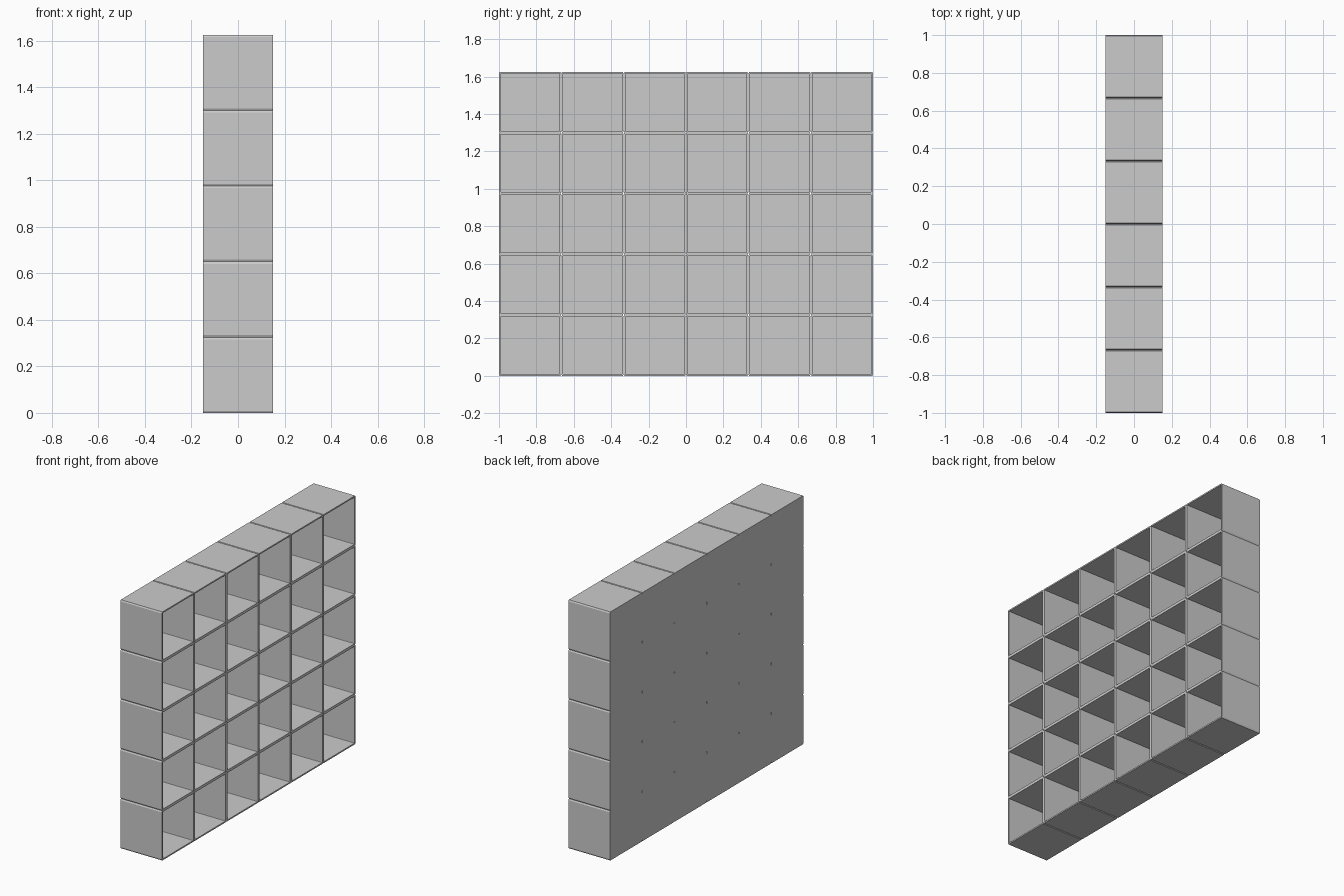
import bpy
import bmesh

cube = bpy.data.objects.get("Cube")
if cube:
    bpy.data.objects.remove(cube, do_unlink=True)

COLUMNS, ROWS = 6, 5
DEPTH, WIDTH, HEIGHT = 0.30, 2 / COLUMNS, 0.325
WALL = 0.009

grey = bpy.data.materials.new("light grey")
grey.use_nodes = True
colour = (0.6, 0.6, 0.6, 1)
grey.diffuse_color = colour
grey.node_tree.nodes["Principled BSDF"].inputs["Base Color"].default_value = colour


def ring(bm, x, inset, cut_y, cut_z):
    """Chamfered rectangle in the y-z plane at the given depth."""
    hy, hz = WIDTH / 2 - inset, HEIGHT / 2 - inset
    points = []
    for sy, sz in ((1, 1), (-1, 1), (-1, -1), (1, -1)):
        pair = [(sy * hy, sz * (hz - cut_z)), (sy * (hy - cut_y), sz * hz)]
        points += pair if sy * sz > 0 else pair[::-1]
    return [bm.verts.new((x, y, z)) for y, z in points]


def cubby_mesh():
    """One box with thin walls, closed at the back and open towards +x."""
    bm = bmesh.new()
    outer, inner = (WALL / 2, WALL), (0.001, 0.002)
    rings = [
        ring(bm, -DEPTH / 2, 0, *outer),
        ring(bm, DEPTH / 2, 0, *outer),
        ring(bm, DEPTH / 2, WALL, *inner),
        ring(bm, WALL - DEPTH / 2, WALL, *inner),
    ]
    for a, b in zip(rings, rings[1:]):
        for i in range(len(a)):
            j = (i + 1) % len(a)
            bm.faces.new((a[i], a[j], b[j], b[i]))
    bm.faces.new(rings[0])
    bm.faces.new(rings[-1])
    bmesh.ops.recalc_face_normals(bm, faces=bm.faces)
    mesh = bpy.data.meshes.new("cubby")
    bm.to_mesh(mesh)
    bm.free()
    mesh.materials.append(grey)
    return mesh


# Grid of identical boxes sharing one mesh
mesh = cubby_mesh()
for row in range(ROWS):
    for column in range(COLUMNS):
        box = bpy.data.objects.new(f"cubby_row{row + 1}_column{column + 1}", mesh)
        box.location = (0, (column + 0.5) * WIDTH - 1, (row + 0.5) * HEIGHT)
        bpy.context.collection.objects.link(box)
